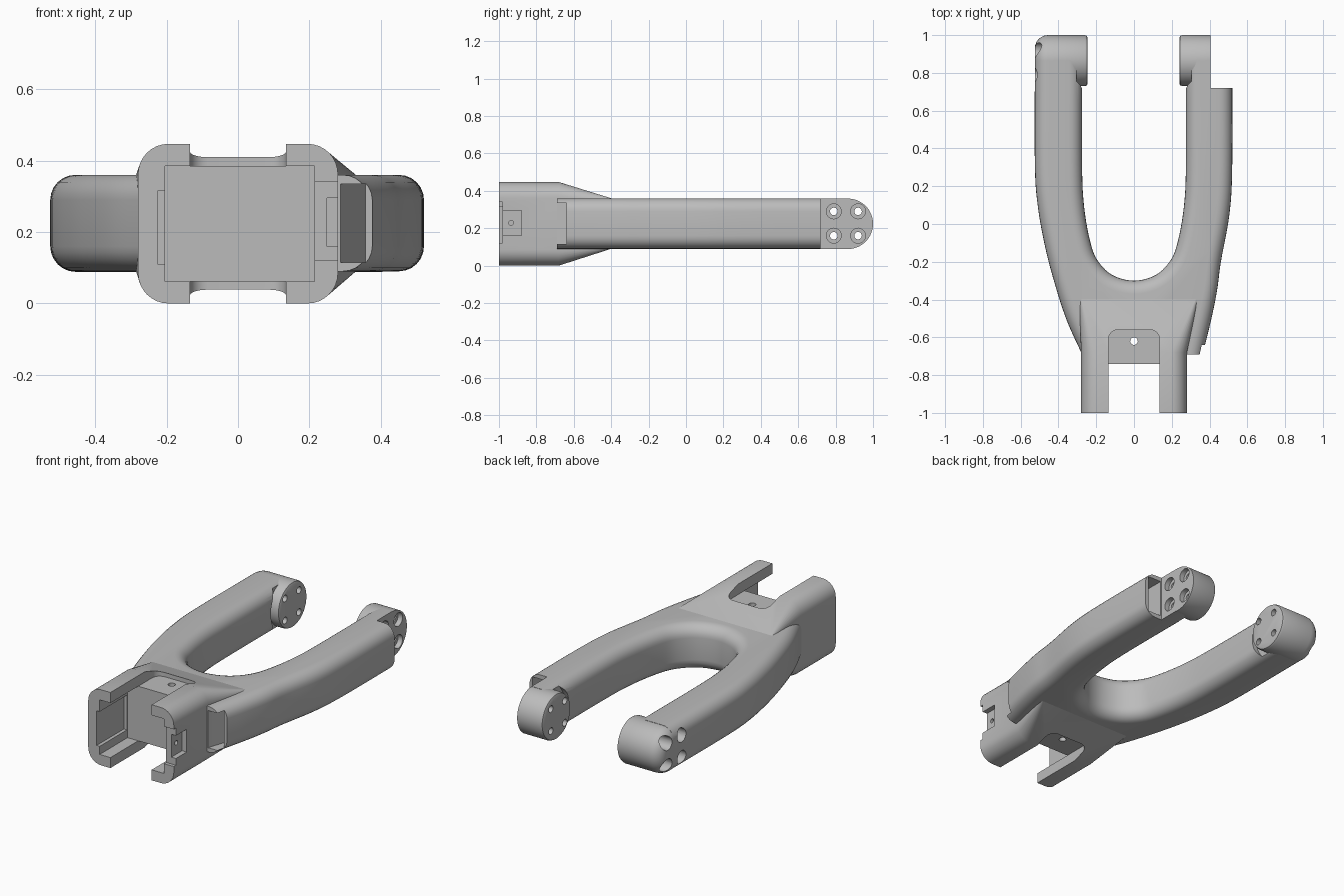
import bpy, bmesh, math
from mathutils import Vector, Matrix

if "Cube" in bpy.data.objects:
    bpy.data.objects.remove(bpy.data.objects["Cube"])

MID = 0.2235            # height of the centre plane
LOW, HIGH = 0.09, 0.36  # arm underside and top
TIP_Y, TIP_R = 0.865, 0.135
ROUND = 0.07

grey = bpy.data.materials.new("plain grey")
grey.use_nodes = True
grey.diffuse_color = (0.5, 0.5, 0.5, 1)
grey.node_tree.nodes["Principled BSDF"].inputs["Base Color"].default_value = (0.5, 0.5, 0.5, 1)


def make(name, bm):
    bmesh.ops.recalc_face_normals(bm, faces=bm.faces)
    mesh = bpy.data.meshes.new(name)
    bm.to_mesh(mesh)
    bm.free()
    mesh.materials.append(grey)
    ob = bpy.data.objects.new(name, mesh)
    bpy.context.collection.objects.link(ob)
    return ob


def loft(name, rings):
    """Skin a list of equal-length rings and cap both ends."""
    bm = bmesh.new()
    rows = [[bm.verts.new(p) for p in ring] for ring in rings]
    n = len(rows[0])
    for a, b in zip(rows, rows[1:]):
        for i in range(n):
            j = (i + 1) % n
            bm.faces.new((a[i], a[j], b[j], b[i]))
    bm.faces.new(rows[0])
    bm.faces.new(rows[-1])
    return make(name, bm)


def slab(name, outline, z0, z1):
    return loft(name, [[(x, y, z) for x, y in outline] for z in (z0, z1)])


def box(x0, x1, y0, y1, z0, z1):
    return slab("cutter", [(x0, y0), (x1, y0), (x1, y1), (x0, y1)], z0, z1)


def rod(x0, x1, y, z, r, name="cutter", sides=32):
    """Cylinder lying along x."""
    turn = [2 * math.pi * i / sides for i in range(sides)]
    return loft(name, [[(x, y + r * math.cos(t), z + r * math.sin(t)) for t in turn]
                       for x in (x0, x1)])


def bevel_where(ob, test, width, segments=6):
    bm = bmesh.new()
    bm.from_mesh(ob.data)
    edges = [e for e in bm.edges if all(test(v.co) for v in e.verts)]
    bmesh.ops.bevel(bm, geom=edges, offset=width, segments=segments, profile=0.5,
                    affect='EDGES', clamp_overlap=False)
    bm.to_mesh(ob.data)
    bm.free()


def cut(ob, cutters):
    for c in cutters:
        mod = ob.modifiers.new("cut", 'BOOLEAN')
        mod.operation, mod.solver, mod.object = 'DIFFERENCE', 'EXACT', c
    bpy.context.view_layer.update()
    mesh = bpy.data.meshes.new_from_object(
        ob.evaluated_get(bpy.context.evaluated_depsgraph_get()))
    ob.modifiers.clear()
    ob.data = mesh
    for c in cutters:
        bpy.data.objects.remove(c)


def spline(points, steps=5):
    """Smooth curve through 2D points."""
    p = [Vector(q) for q in points]
    p = [2 * p[0] - p[1]] + p + [2 * p[-1] - p[-2]]
    out = []
    for a, b, c, d in zip(p, p[1:], p[2:], p[3:]):
        for k in range(steps):
            t = k / steps
            out.append(tuple(0.5 * (2 * b + (c - a) * t + (2 * a - 5 * b + 4 * c - d) * t * t
                                    + (3 * b - a - 3 * c + d) * t ** 3)))
    return out + [tuple(p[-2])]


def rounded_ring(y, x0, x1, z0, z1, r, steps=8):
    ring = []
    corners = ((x1 - r, z1 - r), (x0 + r, z1 - r), (x0 + r, z0 + r), (x1 - r, z0 + r))
    for q, (cx, cz) in enumerate(corners):
        for k in range(steps + 1):
            t = math.pi / 2 * (q + k / steps)
            ring.append((cx + r * math.cos(t), y, cz + r * math.sin(t)))
    return ring


def hole_cutters(x0, x1, r):
    return [rod(x0, x1, y, z, r, sides=20) for y in (0.79, 0.92) for z in (0.16, 0.29)]


def pin_hole():
    c = rod(-0.4, 0.4, 0, 0, 0.02, sides=20)
    c.data.transform(Matrix.Translation((0, -0.62, MID)) @ Matrix.Rotation(math.pi / 2, 4, 'Y'))
    return c


# Forked arms: one outline, rounded along its upper and lower rims
left_outer = spline([(-0.525, TIP_Y), (-0.525, 0.32), (-0.51, 0.1), (-0.475, -0.1),
                     (-0.43, -0.28), (-0.36, -0.5), (-0.275, -0.69), (-0.2, -0.85)])
right_outer = spline([(0.35, -0.8), (0.365, -0.69), (0.41, -0.5), (0.44, -0.35), (0.46, -0.2),
                      (0.505, 0.05), (0.52, 0.3), (0.52, TIP_Y)])
inner_half = [(0.275, TIP_Y), (0.275, 0.32), (0.265, 0.1), (0.235, -0.08),
              (0.195, -0.19), (0.115, -0.27), (0, -0.3)]
inner = spline(inner_half + [(-x, y) for x, y in reversed(inner_half[:-1])])
fork = slab("forked_arms", left_outer + right_outer + inner, LOW, HIGH)
bm = bmesh.new()
bm.from_mesh(fork.data)
rims = [e for e in bm.edges if abs(e.verts[0].co.z - e.verts[1].co.z) < 0.01
        and not all(v.co.y > TIP_Y - 0.001 for v in e.verts)
        and not all(v.co.y < -0.75 for v in e.verts)]
bmesh.ops.bevel(bm, geom=rims, offset=ROUND, segments=6, profile=0.5,
                affect='EDGES', clamp_overlap=False)
bm.to_mesh(fork.data)
bm.free()

# Cable channel running inside the left arm, open at both ends
floor = spline([(0.27, -0.75), (0.29, -0.68), (0.362, -0.45), (0.40, -0.2),
                (0.408, 0.1), (0.41, 0.3), (0.41, 0.8)])
cover = spline([(0.5, 0.8), (0.5, 0.3), (0.485, 0.05), (0.44, -0.2),
                (0.42, -0.35), (0.39, -0.5), (0.345, -0.69), (0.33, -0.75)])
channel = slab("cutter", floor + cover, 0.115, 0.335)
cut(fork, [channel,
           box(-0.6, 0.6, -1.1, -0.69, 0, 0.5),
           box(0.305, 0.6, -0.75, -0.64, 0.115, 0.335),
           box(0.405, 0.6, 0.72, 1.1, 0, 0.5),
           rod(-0.305, -0.2, TIP_Y, MID, 0.165, sides=48),
           rod(0.2, 0.305, TIP_Y, MID, 0.165, sides=48),
           pin_hole()]
    + hole_cutters(-0.6, 0.6, 0.02)
    + hole_cutters(-0.6, -0.33, 0.04)
    + hole_cutters(0.375, 0.6, 0.04))

# Round mounting bosses at the arm tips
right_boss = rod(-0.525, -0.245, TIP_Y, MID, TIP_R, "right_boss", 64)
bevel_where(right_boss, lambda c: c.x < -0.52, ROUND)
bevel_where(right_boss, lambda c: c.x > -0.25, 0.015, 2)
cut(right_boss, hole_cutters(-0.6, 0, 0.02) + hole_cutters(-0.6, -0.33, 0.04))

left_boss = rod(0.24, 0.405, TIP_Y, MID, TIP_R, "left_boss", 64)
bevel_where(left_boss, lambda c: c.x < 0.245, 0.015, 2)
cut(left_boss, hole_cutters(0, 0.6, 0.02) + hole_cutters(0.375, 0.6, 0.04))

# Socket: rounded box that tapers into the fork
socket = loft("socket", [rounded_ring(-1, -0.28, 0.28, 0, 0.447, 0.085),
                         rounded_ring(-0.68, -0.28, 0.28, 0, 0.447, 0.085),
                         rounded_ring(-0.4, -0.29, 0.34, LOW, HIGH, 0.015)])
slots = []
for z0, z1 in ((-0.1, 0.1), (0.35, 0.6)):
    slot = box(-0.135, 0.135, -1.1, -0.56, z0, z1)
    bevel_where(slot, lambda c: c.y > -0.57 and c.x < 0, 0.05)  # no vertical pair crosses x = 0
    bevel_where(slot, lambda c: c.y > -0.57 and c.x > 0.1, 0.05)
    slots.append(slot)
# Keep the slot floors outside the inner block
for s, edge in zip(slots, (0.062, 0.385)):
    for v in s.data.vertices:
        if LOW - 0.05 < v.co.z < 0.36:
            v.co.z = edge
cut(socket, slots + [
    box(-0.205, 0.215, -1.1, -0.74, 0.062, 0.385),
    box(-0.225, 0, -1.1, -0.745, 0.11, 0.315),
    box(0.1, 0.4, -1.1, -0.98, 0.12, 0.34),
    box(0.25, 0.4, -0.985, -0.88, 0.16, 0.295),
    rod(0.1, 0.4, -0.935, MID + 0.005, 0.013, sides=16),
    pin_hole()])

# Crisp edges, smooth rounds
for ob in bpy.context.view_layer.objects:
    ob.select_set(ob in (fork, right_boss, left_boss, socket))
bpy.context.view_layer.objects.active = fork
bpy.ops.object.shade_smooth_by_angle(angle=math.radians(30))
